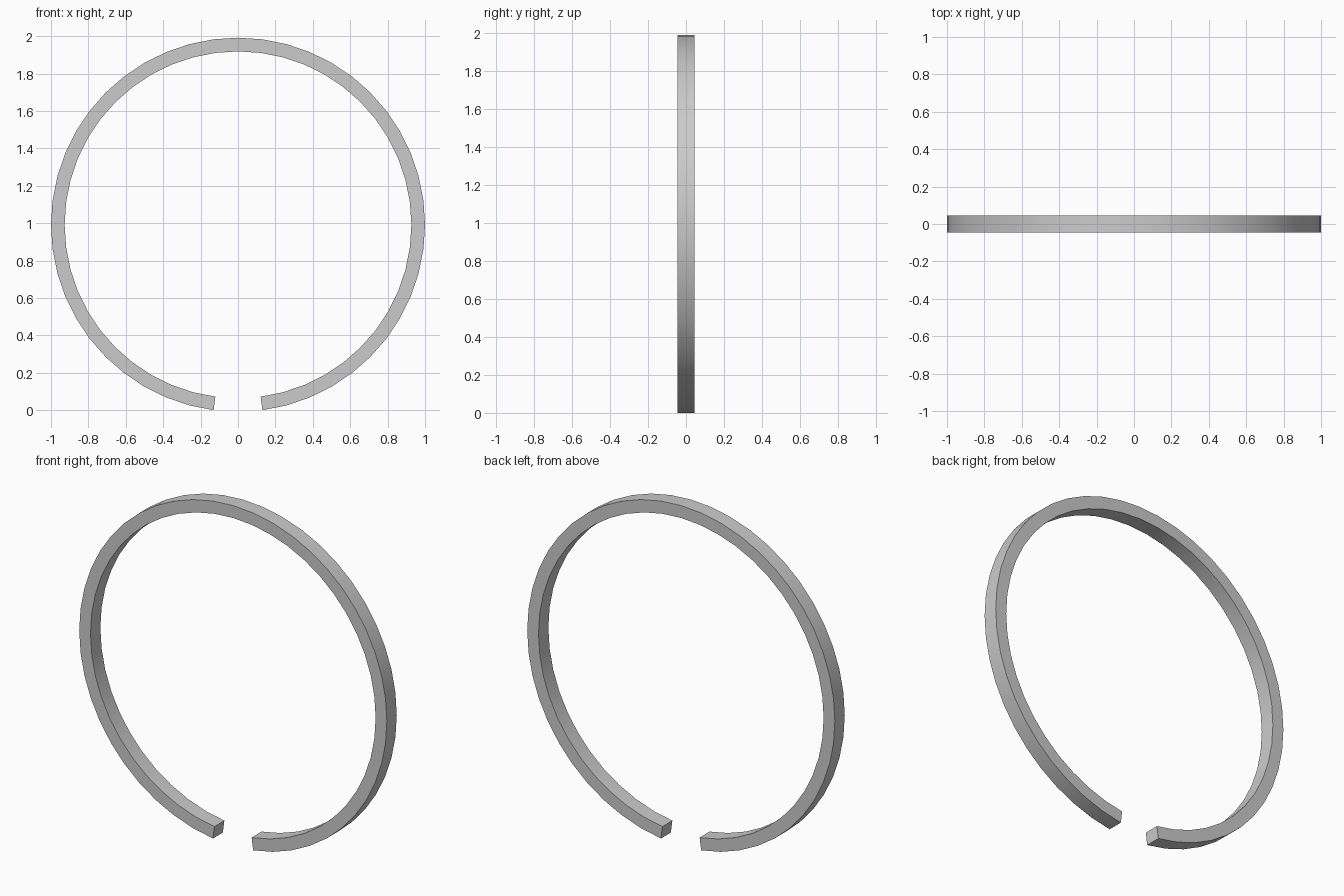
import bpy, bmesh
from math import sin, cos, radians

if "Cube" in bpy.data.objects:
    bpy.data.objects.remove(bpy.data.objects["Cube"])

# Dimensions
OUTER, INNER, HALF_Y, CENTRE_Z = 1.0, 0.927, 0.046, 0.9914
STEP, SEGMENTS = 7.5, 46      # 48-sided ring with two sides left open at the bottom

bm = bmesh.new()

# Rectangular cross-section swept around the ring, starting right of the gap
profile = [(INNER, -HALF_Y), (OUTER, -HALF_Y), (OUTER, HALF_Y), (INNER, HALF_Y)]
rings = []
for i in range(SEGMENTS + 1):
    a = radians(-90 + STEP * (i + 1))
    rings.append([bm.verts.new((r * cos(a), y, CENTRE_Z + r * sin(a))) for r, y in profile])

# Sides
for a, b in zip(rings, rings[1:]):
    for j in range(4):
        k = (j + 1) % 4
        bm.faces.new((a[j], a[k], b[k], b[j]))

# End caps
bm.faces.new(rings[0])
bm.faces.new(rings[-1])
bmesh.ops.recalc_face_normals(bm, faces=bm.faces)

mesh = bpy.data.meshes.new("split_ring")
bm.to_mesh(mesh)
bm.free()
ring = bpy.data.objects.new("split_ring", mesh)
bpy.context.collection.objects.link(ring)

# Smooth curved bands, sharp rims
bpy.context.view_layer.objects.active = ring
ring.select_set(True)
bpy.ops.object.shade_smooth_by_angle(angle=radians(30))
